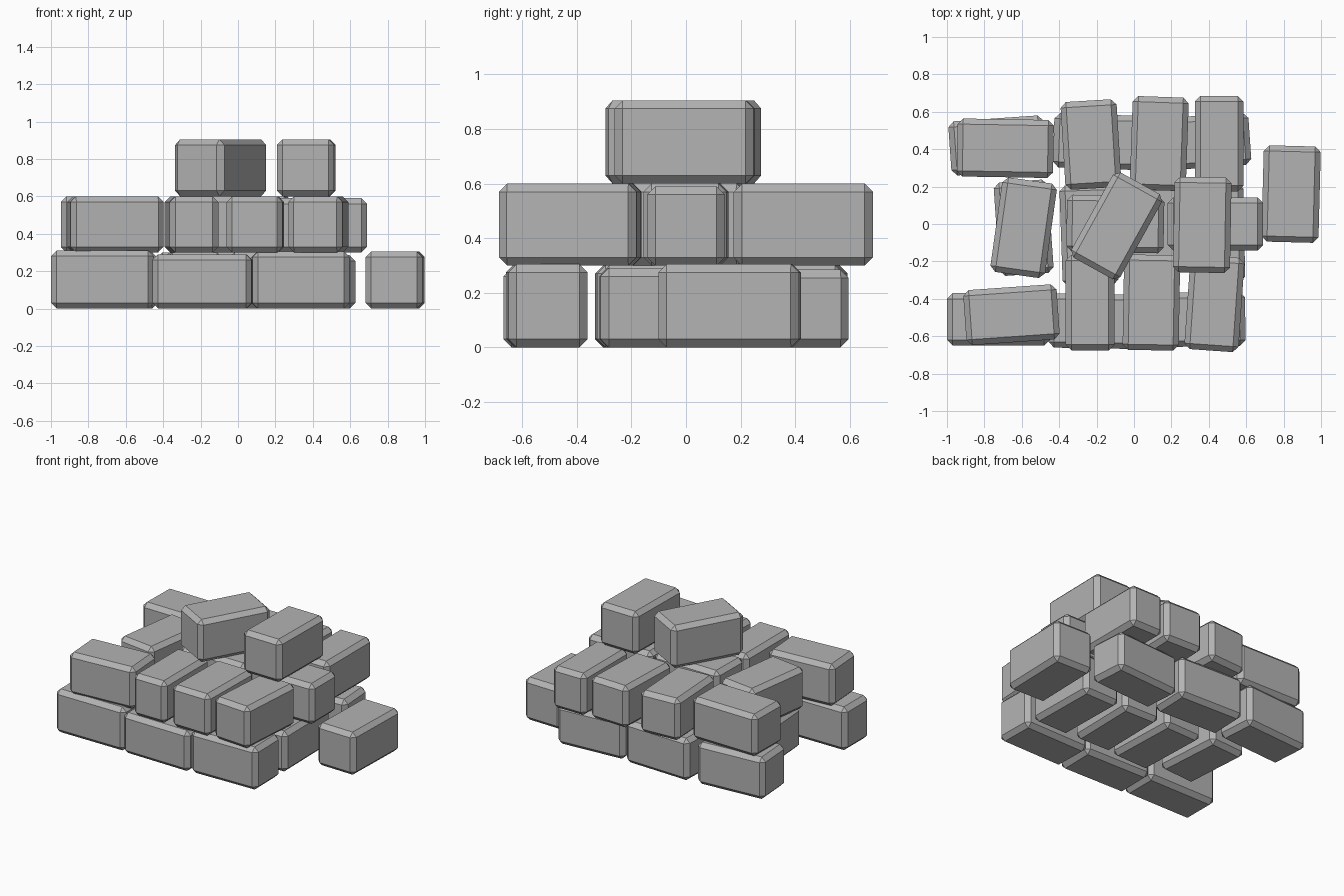
import bpy
import bmesh
from math import radians
from mathutils import Matrix

stone = bpy.data.materials.new("grey_stone")
stone.diffuse_color = (0.45, 0.45, 0.45, 1)


def brick(name, x, y, z, length, width, turn, height=0.3, chamfer=0.03):
    """Chamfered block; its length runs along y when turn is 0."""
    mesh = bpy.data.meshes.new(name)
    bm = bmesh.new()
    bmesh.ops.create_cube(bm, size=1, matrix=Matrix.Diagonal((width, length, height, 1)))
    bmesh.ops.bevel(bm, geom=bm.edges[:], offset=chamfer, offset_type='OFFSET',
                    segments=1, profile=0.5, affect='EDGES')
    bm.to_mesh(mesh)
    bm.free()
    mesh.materials.append(stone)
    ob = bpy.data.objects.new(name, mesh)
    ob.location = (x, y, z + height / 2)
    ob.rotation_euler.z = radians(turn)
    bpy.context.collection.objects.link(ob)


# Each entry: x, y, length, width, turn in degrees, height
courses = {
    "bottom_brick": (0.0, [
        # front row, lengthwise
        (-0.725, -0.51, 0.55, 0.28, 90, 0.31),
        (-0.19, -0.52, 0.53, 0.29, 89, 0.29),
        (0.335, -0.51, 0.52, 0.29, 91, 0.305),
        # back row, lengthwise
        (-0.73, 0.42, 0.51, 0.29, 94, 0.30),
        (-0.175, 0.44, 0.51, 0.29, 88, 0.30),
        (0.365, 0.44, 0.51, 0.28, 94, 0.285),
        # middle row, crosswise
        (-0.59, -0.02, 0.50, 0.29, 4, 0.30),
        (-0.24, -0.06, 0.54, 0.30, 2, 0.30),
        (0.10, -0.05, 0.52, 0.29, -1, 0.30),
        (0.445, -0.05, 0.53, 0.29, 1, 0.29),
        # loose brick on the right
        (0.84, 0.16, 0.515, 0.305, -1.5, 0.305),
    ]),
    "middle_brick": (0.3, [
        # front row, crosswise
        (-0.235, -0.42, 0.51, 0.26, 0, 0.30),
        (0.093, -0.42, 0.51, 0.30, -1, 0.30),
        (0.43, -0.425, 0.505, 0.29, -4, 0.30),
        # back row, crosswise
        (-0.23, 0.425, 0.47, 0.30, 3.5, 0.30),
        (0.135, 0.43, 0.50, 0.30, -2, 0.30),
        (0.455, 0.43, 0.51, 0.26, 0, 0.30),
        # left side
        (-0.688, 0.405, 0.515, 0.31, 89, 0.30),
        (-0.59, -0.02, 0.51, 0.295, -8, 0.30),
        (-0.655, -0.485, 0.50, 0.295, 94, 0.30),
        # centre
        (-0.10, 0.0, 0.52, 0.305, 89, 0.30),
        (0.435, 0.0, 0.51, 0.285, 90, 0.29),
    ]),
    "top_brick": (0.6, [
        (-0.093, -0.01, 0.52, 0.30, -29, 0.305),
        (0.365, -0.005, 0.51, 0.305, -1, 0.305),
    ]),
}

for label, (z, bricks) in courses.items():
    for i, (x, y, length, width, turn, height) in enumerate(bricks, 1):
        brick(f"{label}_{i}", x, y, z, length, width, turn, height)
